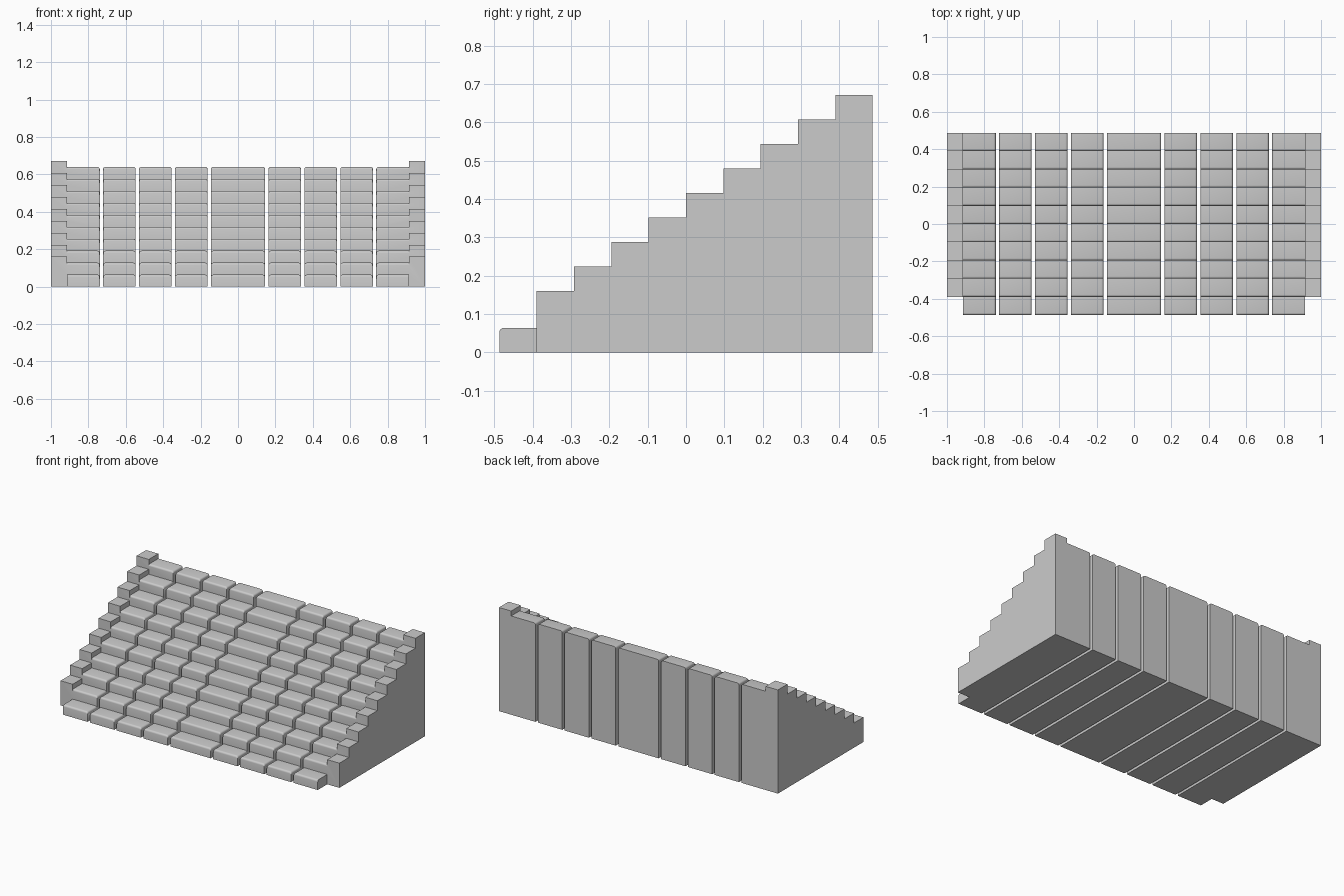
import bpy, bmesh, math

if "Cube" in bpy.data.objects:
    bpy.data.objects.remove(bpy.data.objects["Cube"])

N, D, H = 10, 0.0974, 0.064      # steps, tread depth, riser height
Y0, YB = -0.487, 0.487
R, SEG = 0.012, 4                # rounded nosing
WING = 0.913
W, GAP, MID = 0.174, 0.018, 0.145


def loft(name, sections):
    """Join matching (x, yz profile) sections into a closed solid."""
    bm = bmesh.new()
    rings = [[bm.verts.new((x, y, z)) for y, z in prof] for x, prof in sections]
    n = len(rings[0])
    for a, b in zip(rings, rings[1:]):
        for i in range(n):
            j = (i + 1) % n
            bm.faces.new((a[i], a[j], b[j], b[i]))
    bm.faces.new(rings[0])
    bm.faces.new(rings[-1])
    bmesh.ops.recalc_face_normals(bm, faces=bm.faces)
    me = bpy.data.meshes.new(name)
    bm.to_mesh(me)
    bm.free()
    ob = bpy.data.objects.new(name, me)
    bpy.context.collection.objects.link(ob)
    return ob


def stair_profile(drop):
    """Steps with rounded nosings; drop lowers the treads at rounded sides."""
    pts = [(YB, 0), (Y0, 0)]
    for k in range(N):
        y, z = Y0 + k * D, (k + 1) * H - drop
        if k:
            pts.append((y, k * H - drop))
        for s in range(SEG + 1):
            a = math.pi / 2 * s / SEG
            pts.append((y + R - R * math.cos(a), z - R + R * math.sin(a)))
    pts.append((YB, N * H - drop))
    return pts


def column(name, x0, x1, round0=True, round1=True):
    arc = [math.pi / 2 * s / SEG for s in range(SEG + 1)]
    secs = []
    if round0:
        secs += [(x0 + R * (1 - math.cos(a)), stair_profile(R * (1 - math.sin(a)))) for a in arc]
    else:
        secs.append((x0, stair_profile(0)))
    if round1:
        secs += [(x1 - R * (1 - math.cos(a)), stair_profile(R * (1 - math.sin(a)))) for a in reversed(arc)]
    else:
        secs.append((x1, stair_profile(0)))
    return loft(name, secs)


def wing(name, x0, x1):
    pts = [(YB, 0), (Y0 + D, 0)]
    for k in range(1, N):
        z = (k + 1) * H + H / 2
        y = Y0 + k * D
        pts += [(y, z), (y + D if k < N - 1 else YB, z)]
    return loft(name, [(x0, pts), (x1, pts)])


# Separate stair columns, the wide one in the middle
parts = [column("centre_stair_column", -MID, MID)]
for side, label in ((-1, "left"), (1, "right")):
    for i in range(4):
        a = MID + GAP + i * (W + GAP)
        b = WING if i == 3 else a + W
        x0, x1 = sorted((side * a, side * b))
        outer = i == 3
        col = column(f"{label}_stair_column_{i + 1}", x0, x1,
                     not (outer and side < 0), not (outer and side > 0))
        parts.append(col)

    # Raised stepped side wall, fused with the outer column
    w = wing(f"{label}_side_wall", *sorted((side * WING, side * 1.0)))
    mod = col.modifiers.new("join_wall", 'BOOLEAN')
    mod.operation, mod.solver, mod.object = 'UNION', 'EXACT', w
    bpy.context.view_layer.objects.active = col
    bpy.ops.object.modifier_apply(modifier=mod.name)
    bpy.data.objects.remove(w)

# Smooth only the rounded edges
bpy.ops.object.select_all(action='DESELECT')
for ob in parts:
    ob.select_set(True)
bpy.context.view_layer.objects.active = parts[0]
bpy.ops.object.shade_smooth_by_angle(angle=math.radians(35))
